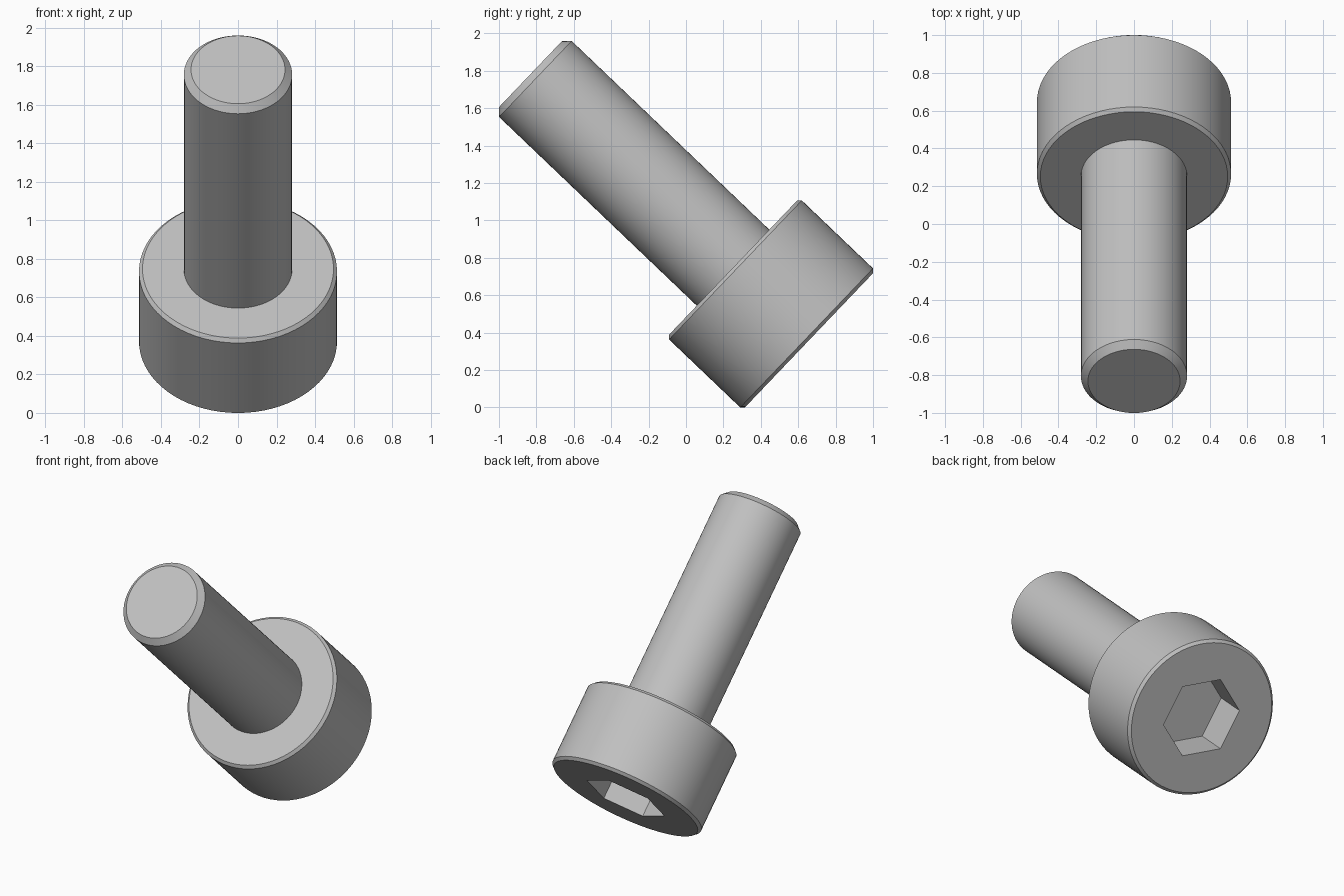
import bpy
import bmesh
from math import sin, cos, pi, radians
from mathutils import Matrix

cube = bpy.data.objects.get("Cube")
if cube:
    bpy.data.objects.remove(cube, do_unlink=True)

SEGMENTS = 72
HEAD_R, HEAD_LEN, HEAD_CHAMFER = 0.514, 0.562, 0.018
SHAFT_R, TOTAL_LEN, TIP_CHAMFER = 0.281, 2.06, 0.037
HEX_R, HEX_DEPTH = 0.268, 0.245

# The bolt leans towards the front, resting on the rim of its head
PLACEMENT = Matrix.Translation((0, 0.658, 0.359)) @ Matrix.Rotation(radians(46.33), 4, "X")

steel = bpy.data.materials.new("steel_grey")
steel.use_nodes = True
GREY = (0.53, 0.53, 0.53, 1)
steel.diffuse_color = GREY
steel.node_tree.nodes["Principled BSDF"].inputs["Base Color"].default_value = GREY


def circle(radius):
    return lambda angle: radius


def hexagon(radius):
    # Corners at 30, 90, 150 degrees and so on
    flat = radius * cos(pi / 6)
    return lambda angle: flat / cos((angle + pi / 6) % (pi / 3) - pi / 6)


def stack_rings(name, rings, cap_first=False, cap_last=False):
    """Join outlines, each given as (radius function, height), into a skin."""
    bm = bmesh.new()
    loops = []
    for outline, height in rings:
        angles = [2 * pi * i / SEGMENTS for i in range(SEGMENTS)]
        loops.append([bm.verts.new((outline(a) * cos(a), outline(a) * sin(a), height))
                      for a in angles])
    for low, high in zip(loops, loops[1:]):
        for i in range(SEGMENTS):
            j = (i + 1) % SEGMENTS
            bm.faces.new((low[i], low[j], high[j], high[i]))
    if cap_first:
        bm.faces.new(loops[0][::-1])
    if cap_last:
        bm.faces.new(loops[-1])
    mesh = bpy.data.meshes.new(name)
    bm.to_mesh(mesh)
    bm.free()
    mesh.materials.append(steel)
    obj = bpy.data.objects.new(name, mesh)
    bpy.context.collection.objects.link(obj)
    obj.matrix_world = PLACEMENT
    bpy.ops.object.select_all(action="DESELECT")
    obj.select_set(True)
    bpy.context.view_layer.objects.active = obj
    bpy.ops.object.shade_smooth_by_angle(angle=radians(25))
    return obj


# Head: socket floor, socket wall, end face, chamfered side, underside
stack_rings("socket_head", [
    (hexagon(HEX_R), HEX_DEPTH),
    (hexagon(HEX_R), 0),
    (circle(HEAD_R - HEAD_CHAMFER), 0),
    (circle(HEAD_R), HEAD_CHAMFER),
    (circle(HEAD_R), HEAD_LEN - HEAD_CHAMFER),
    (circle(HEAD_R - HEAD_CHAMFER), HEAD_LEN),
    (circle(SHAFT_R), HEAD_LEN),
], cap_first=True)

# Shaft: plain cylinder with a chamfered tip
stack_rings("shaft", [
    (circle(SHAFT_R), HEAD_LEN),
    (circle(SHAFT_R), TOTAL_LEN - TIP_CHAMFER),
    (circle(SHAFT_R - TIP_CHAMFER), TOTAL_LEN),
], cap_last=True)
